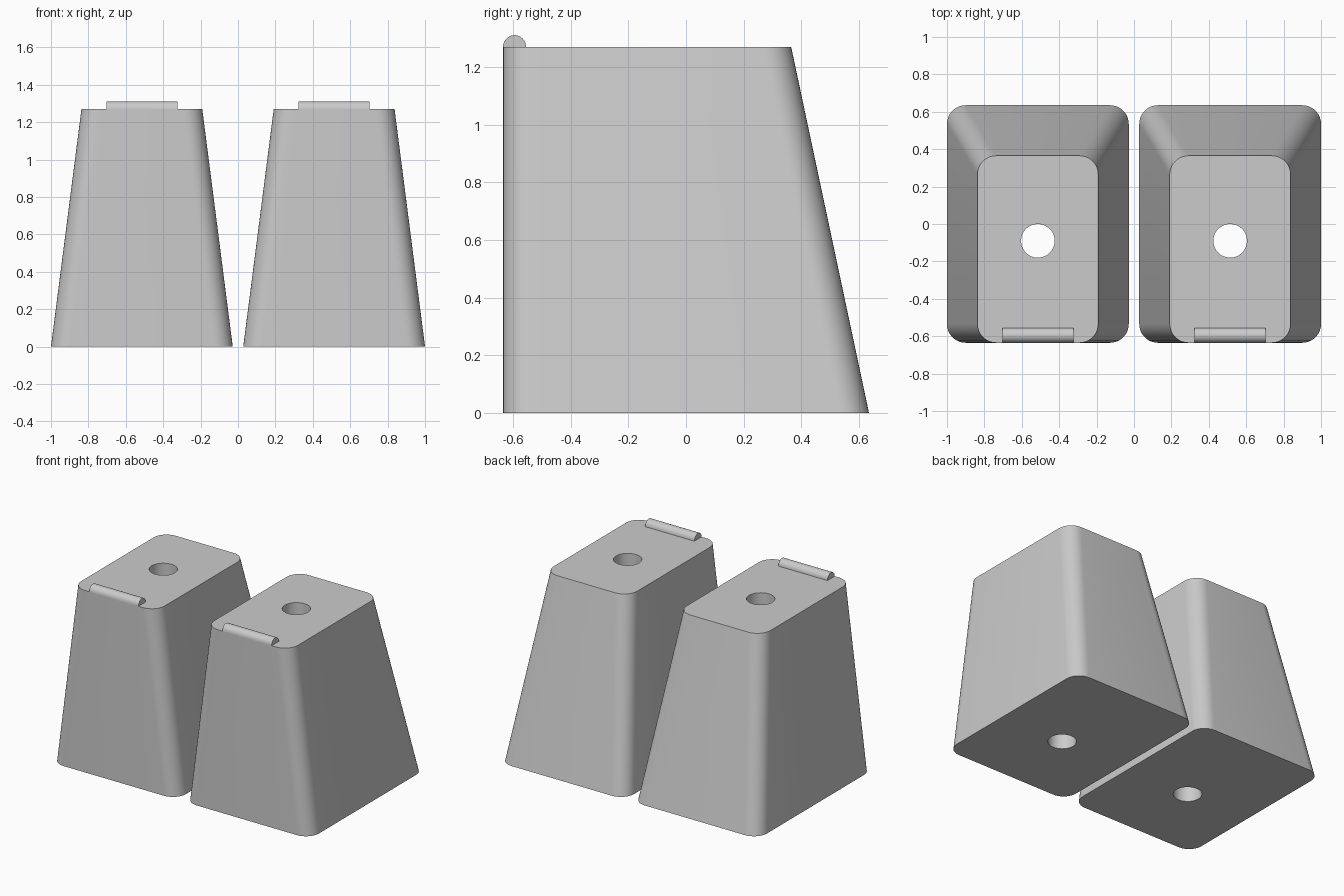
import bpy, bmesh, math

if "Cube" in bpy.data.objects:
    bpy.data.objects.remove(bpy.data.objects["Cube"])

grey = bpy.data.materials.new("light_grey")
grey.diffuse_color = (0.6, 0.6, 0.6, 1)
grey.use_nodes = True
grey.node_tree.nodes["Principled BSDF"].inputs["Base Color"].default_value = grey.diffuse_color

H = 1.27          # block height
FRONT = -0.635    # vertical front face
N = 10            # points per rounded corner


def finish(name, bm):
    bmesh.ops.recalc_face_normals(bm, faces=bm.faces)
    me = bpy.data.meshes.new(name)
    bm.to_mesh(me)
    bm.free()
    me.materials.append(grey)
    ob = bpy.data.objects.new(name, me)
    bpy.context.collection.objects.link(ob)
    bpy.ops.object.select_all(action='DESELECT')
    ob.select_set(True)
    bpy.context.view_layer.objects.active = ob
    bpy.ops.object.shade_smooth_by_angle(angle=math.radians(30))


def rounded_ring(bm, cx, half, y0, y1, z, r=0.1):
    """Rounded rectangle, counter-clockwise from the right side."""
    ring = []
    for k, (sx, y) in enumerate([(1, y1 - r), (-1, y1 - r), (-1, y0 + r), (1, y0 + r)]):
        for i in range(N):
            a = math.pi / 2 * (k + i / (N - 1))
            ring.append(bm.verts.new((cx + sx * (half - r) + r * math.cos(a), y + r * math.sin(a), z)))
    return ring


def circle_ring(bm, cx, cy, r, z):
    n = 4 * N
    return [bm.verts.new((cx + r * math.cos(2 * math.pi * (i + 0.5) / n),
                          cy + r * math.sin(2 * math.pi * (i + 0.5) / n), z)) for i in range(n)]


def bridge(bm, a, b):
    for i in range(len(a)):
        j = (i + 1) % len(a)
        bm.faces.new((a[i], a[j], b[j], b[i]))


for side, cx in (("left", -0.514), ("right", 0.514)):
    # Tapered block with a straight hole through it
    bm = bmesh.new()
    rings = [rounded_ring(bm, cx, 0.486, FRONT, 0.635, 0),
             rounded_ring(bm, cx, 0.323, FRONT, 0.365, H),
             circle_ring(bm, cx, -0.09, 0.09, H),
             circle_ring(bm, cx, -0.09, 0.09, 0)]
    for i in range(4):
        bridge(bm, rings[i], rings[(i + 1) % 4])
    finish(side + "_block", bm)

    # Half-round ridge along the front of the top
    bm = bmesh.new()
    ends = []
    for x in (cx - 0.19, cx + 0.19):
        ends.append([bm.verts.new((x, FRONT + 0.04 + 0.04 * math.cos(math.pi * i / 16),
                                   H + 0.041 * math.sin(math.pi * i / 16))) for i in range(17)])
        bm.faces.new(ends[-1])
    bridge(bm, *ends)
    finish(side + "_ridge", bm)
